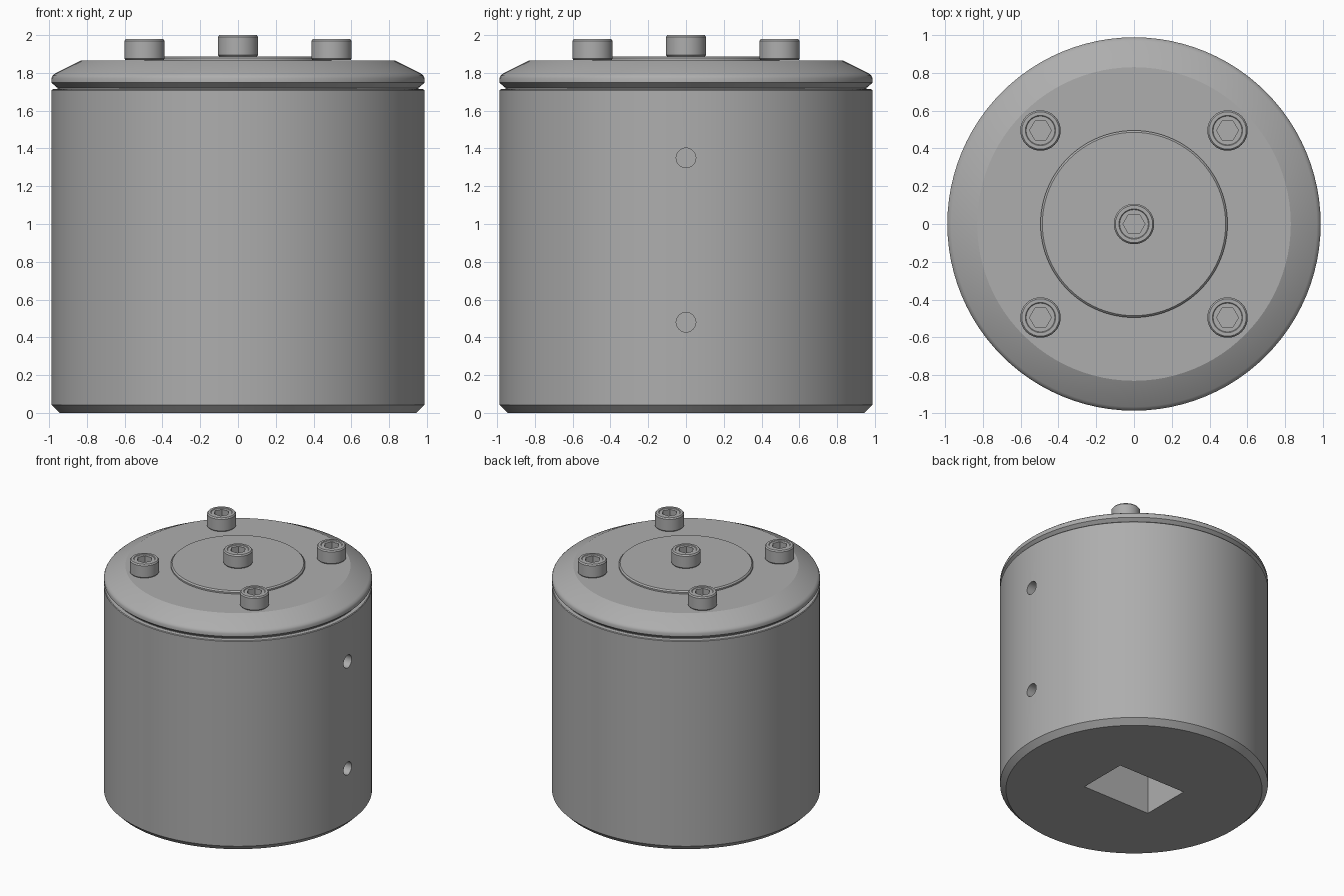
import bpy, bmesh, math
from mathutils import Matrix

cube = bpy.data.objects.get("Cube")
if cube:
    bpy.data.objects.remove(cube)

steel = bpy.data.materials.new("grey steel")
steel.use_nodes = True
steel.diffuse_color = (0.42, 0.42, 0.42, 1)
steel.node_tree.nodes["Principled BSDF"].inputs["Base Color"].default_value = steel.diffuse_color


def add(name, bm, smooth=True):
    bmesh.ops.recalc_face_normals(bm, faces=bm.faces)
    me = bpy.data.meshes.new(name)
    bm.to_mesh(me)
    bm.free()
    me.materials.append(steel)
    ob = bpy.data.objects.new(name, me)
    bpy.context.collection.objects.link(ob)
    if smooth:
        shade(ob)
    return ob


def shade(ob):
    bpy.ops.object.select_all(action="DESELECT")
    ob.select_set(True)
    bpy.context.view_layer.objects.active = ob
    bpy.ops.object.shade_smooth_by_angle(angle=math.radians(25))


def lathe(profile, sides):
    """Closed solid of revolution from (radius, height) points, bottom to top."""
    bm = bmesh.new()
    rings = [[bm.verts.new((r * math.cos(2 * math.pi * i / sides),
                            r * math.sin(2 * math.pi * i / sides), z))
              for i in range(sides)] for r, z in profile]
    for a, b in zip(rings, rings[1:]):
        for i in range(sides):
            j = (i + 1) % sides
            bm.faces.new((a[i], a[j], b[j], b[i]))
    bm.faces.new(rings[0][::-1])
    bm.faces.new(rings[-1])
    return bm


def cut(ob, bm):
    """Subtract a temporary solid from the object."""
    cutter = add("cutter", bm, False)
    cutter.hide_render = True
    mod = ob.modifiers.new("cut", "BOOLEAN")
    mod.operation, mod.solver, mod.object = "DIFFERENCE", "EXACT", cutter
    bpy.context.view_layer.objects.active = ob
    bpy.ops.object.modifier_apply(modifier=mod.name)
    bpy.data.objects.remove(cutter)


# Cylindrical body with a chamfered foot
body = add("body", lathe([(0.945, 0), (0.988, 0.043), (0.988, 1.708),
                          (0.983, 1.713), (0.955, 1.716)], 96), False)

# Rectangular socket in the base
bm = bmesh.new()
bmesh.ops.create_cube(bm, size=1, matrix=Matrix.Diagonal((0.61, 0.41, 1.0, 1)))
cut(body, bm)

# Two round holes in the side
for z in (0.48, 1.35):
    bm = bmesh.new()
    bmesh.ops.create_cone(bm, cap_ends=True, segments=32, radius1=0.052, radius2=0.052, depth=0.5,
                          matrix=Matrix.Translation((0.95, 0, z)) @ Matrix.Rotation(math.pi / 2, 4, "Y"))
    cut(body, bm)
shade(body)

# Sloped lid with an undercut groove, and the raised disc on it
add("lid", lathe([(0.955, 1.714), (0.955, 1.72), (0.988, 1.748), (0.988, 1.772), (0.982, 1.785),
                  (0.968, 1.797), (0.83, 1.866)], 96))
add("raised_disc", lathe([(0.495, 1.86), (0.495, 1.878), (0.485, 1.888)], 96))


# Socket-head bolts with a hexagonal recess
def bolt(name, x, y, z):
    ob = add(name, lathe([(0.1, 0), (0.107, 0.008), (0.107, 0.102), (0.099, 0.112),
                          (0.08, 0.112), (0.076, 0.108)], 32), False)
    bm = bmesh.new()
    bmesh.ops.create_cone(bm, cap_ends=True, segments=6, radius1=0.058, radius2=0.058, depth=0.14,
                          matrix=Matrix.Translation((0, 0, 0.115)) @ Matrix.Rotation(math.pi / 6, 4, "Z"))
    cut(ob, bm)
    shade(ob)
    ob.location = (x, y, z)


bolt("centre_bolt", 0, 0, 1.888)
for sx, side in ((-1, "right"), (1, "left")):
    for sy, end in ((-1, "front"), (1, "back")):
        bolt(f"{end}_{side}_bolt", sx * 0.495, sy * 0.495, 1.867)
